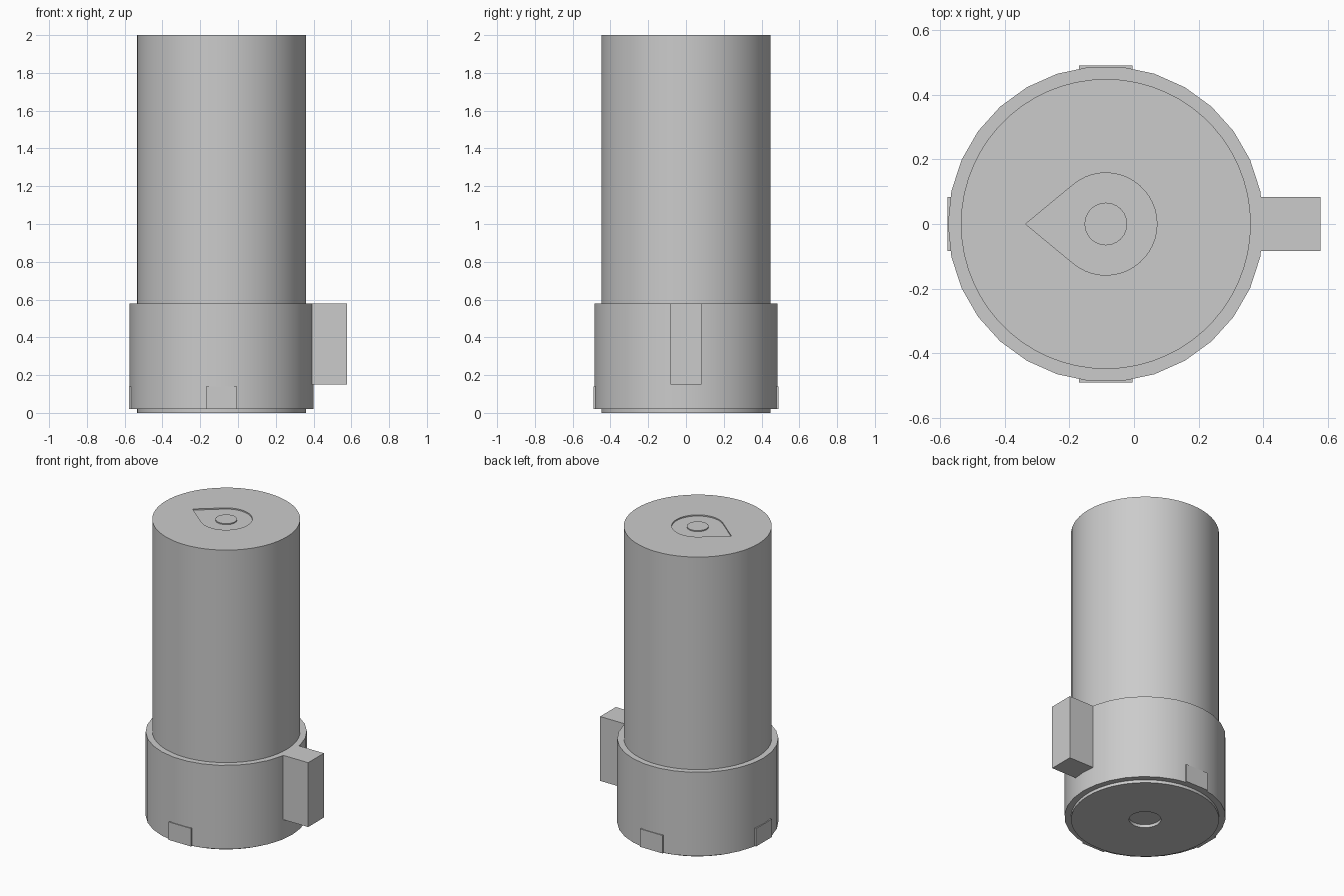
import bpy, bmesh
from math import sin, cos, acos, pi, radians

if "Cube" in bpy.data.objects:
    bpy.data.objects.remove(bpy.data.objects["Cube"], do_unlink=True)

CX = -0.087  # axis of the round parts

grey = bpy.data.materials.new("plain grey")
grey.use_nodes = True
colour = (0.6, 0.6, 0.6, 1)
grey.diffuse_color = colour
grey.node_tree.nodes["Principled BSDF"].inputs["Base Color"].default_value = colour


def prism(name, outline, z0, z1):
    """Extrude a flat outline from z0 up to z1."""
    bm = bmesh.new()
    base = bm.faces.new([bm.verts.new((x, y, z0)) for x, y in outline])
    top = bmesh.ops.extrude_face_region(bm, geom=[base])["geom"]
    for v in (g for g in top if isinstance(g, bmesh.types.BMVert)):
        v.co.z = z1
    bmesh.ops.recalc_face_normals(bm, faces=bm.faces)
    mesh = bpy.data.meshes.new(name)
    bm.to_mesh(mesh)
    bm.free()
    mesh.materials.append(grey)
    obj = bpy.data.objects.new(name, mesh)
    bpy.context.collection.objects.link(obj)
    return obj


def circle(r, n):
    return [(CX + r * cos(2 * pi * i / n), r * sin(2 * pi * i / n)) for i in range(n)]


def rectangle(x0, x1, y0, y1):
    return [(x0, y0), (x1, y0), (x1, y1), (x0, y1)]


def activate(obj):
    bpy.ops.object.select_all(action="DESELECT")
    obj.select_set(True)
    bpy.context.view_layer.objects.active = obj


def cut(obj, cutter):
    mod = obj.modifiers.new("cut", "BOOLEAN")
    mod.operation = "DIFFERENCE"
    mod.solver = "EXACT"
    mod.object = cutter
    activate(obj)
    bpy.ops.object.modifier_apply(modifier=mod.name)
    bpy.data.objects.remove(cutter, do_unlink=True)


def smooth(obj):
    activate(obj)
    bpy.ops.object.shade_smooth_by_angle(angle=radians(30))


# Tall body with a shallow pointer recess on top and a shaft socket below
body = prism("body", circle(0.448, 60), 0, 2)
r, tip = 0.158, 0.248
spread = pi - acos(r / tip)
steps = 32
arc = [-spread + 2 * spread * i / steps for i in range(steps + 1)]
pointer = [(CX + r * cos(a), r * sin(a)) for a in arc] + [(CX - tip, 0)]
cut(body, prism("pointer_cutter", pointer, 1.992, 2.1))
cut(body, prism("socket_cutter", circle(0.097, 32), -0.1, 0.11))
smooth(body)

# Round peg standing in the pointer recess
smooth(prism("pointer_peg", circle(0.066, 24), 1.98, 1.999))

# Wider collar round the foot
smooth(prism("collar", circle(0.488, 30), 0.02, 0.58))

# Square lug on the left side
prism("side_lug", rectangle(0.3, 0.577, -0.083, 0.083), 0.15, 0.58)

# Thin flat pads low on the other three sides of the collar
w, inner, outer = 0.083, 0.46, 0.49
prism("front_pad", rectangle(CX - w, CX + w, -outer, -inner), 0.02, 0.14)
prism("back_pad", rectangle(CX - w, CX + w, inner, outer), 0.02, 0.14)
prism("right_pad", rectangle(CX - outer, CX - inner, -w, w), 0.02, 0.14)
